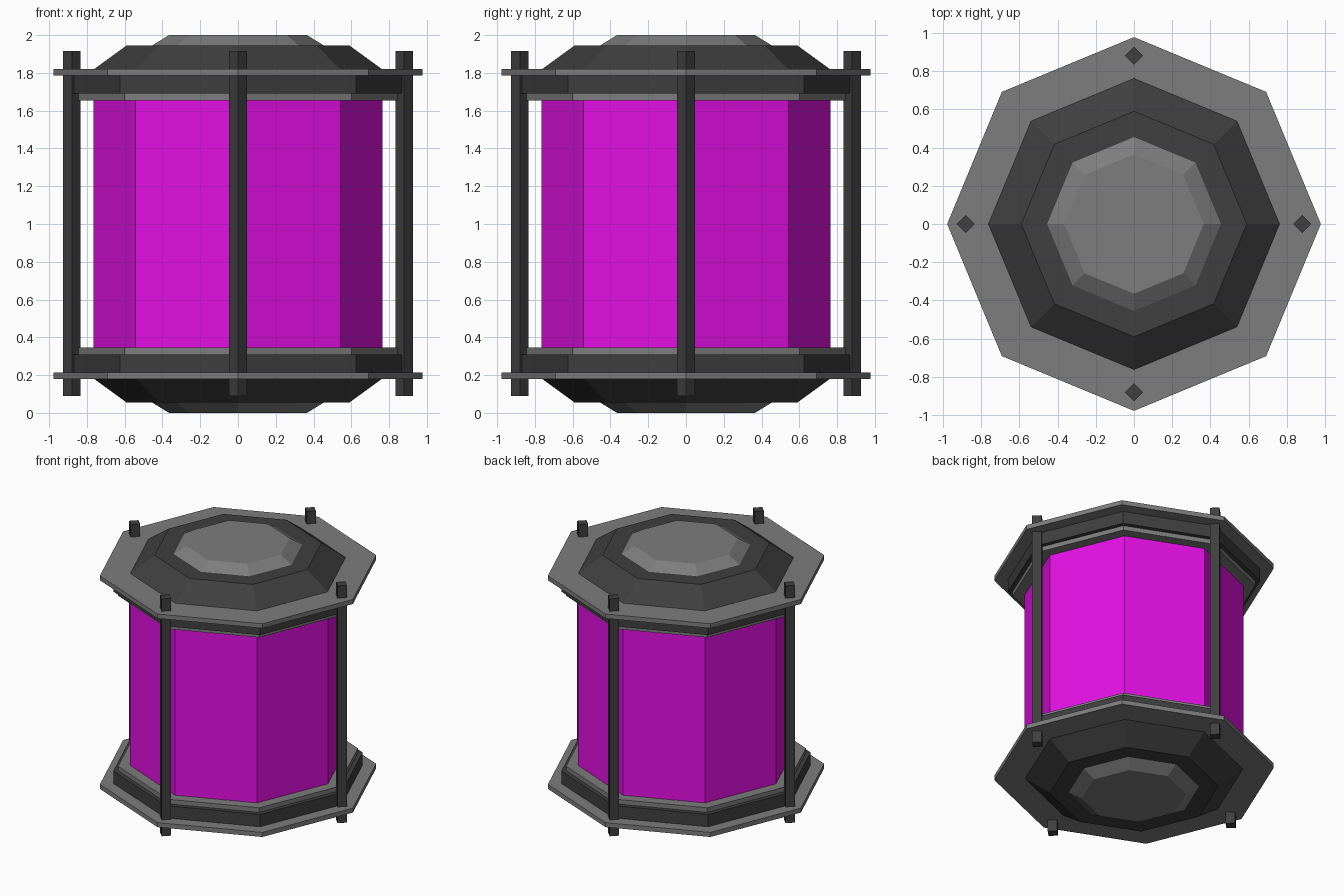
import bpy, math

if "Cube" in bpy.data.objects:
    bpy.data.objects.remove(bpy.data.objects["Cube"])


def material(name, rgb):
    m = bpy.data.materials.new(name)
    m.diffuse_color = (*rgb, 1)
    m.use_nodes = True
    m.node_tree.nodes["Principled BSDF"].inputs["Base Color"].default_value = m.diffuse_color
    return m


dark = material("dark iron", (0.050, 0.050, 0.050))
light = material("grey iron", (0.205, 0.205, 0.205))
purple = material("purple glass", (0.78, 0.005, 0.78))


def prism(name, mat, z0, r0, z1, r1, sides=8, x=0, y=0):
    """Closed prism or frustum with corners on the axes."""
    def ring(r, z):
        return [(x + r * math.cos(2 * math.pi * i / sides),
                 y + r * math.sin(2 * math.pi * i / sides), z) for i in range(sides)]
    n = sides
    faces = [(i, (i + 1) % n, n + (i + 1) % n, n + i) for i in range(n)]
    faces += [tuple(reversed(range(n))), tuple(range(n, 2 * n))]
    if z1 < z0:  # mirrored part: keep normals outward
        faces = [tuple(reversed(f)) for f in faces]
    me = bpy.data.meshes.new(name)
    me.from_pydata(ring(r0, z0) + ring(r1, z1), [], faces)
    me.materials.append(mat)
    ob = bpy.data.objects.new(name, me)
    bpy.context.collection.objects.link(ob)
    return ob


# Glass body
prism("glass_body", purple, 0.34, 0.766, 1.66, 0.766)

# End assemblies, mirrored about z = 1
for end, s in (("top", 1), ("bottom", -1)):
    def h(d):
        return 1 + s * d
    prism(end + "_inner_rim", light, h(0.655), 0.849, h(0.69), 0.849)
    prism(end + "_collar", dark, h(0.69), 0.883, h(0.785), 0.883)
    prism(end + "_plate", light, h(0.785), 0.978, h(0.82), 0.978)
    prism(end + "_cap", dark, h(0.82), 0.762, h(0.945), 0.59)
    prism(end + "_cap_boss", light, h(0.945), 0.455, h(1.0), 0.365)

# Four diamond-section corner rods
for i in range(4):
    a = i * math.pi / 2
    prism("rod_%d" % (i + 1), dark, 0.09, 0.047, 1.915, 0.047, 4,
          0.88 * math.cos(a), 0.88 * math.sin(a))
